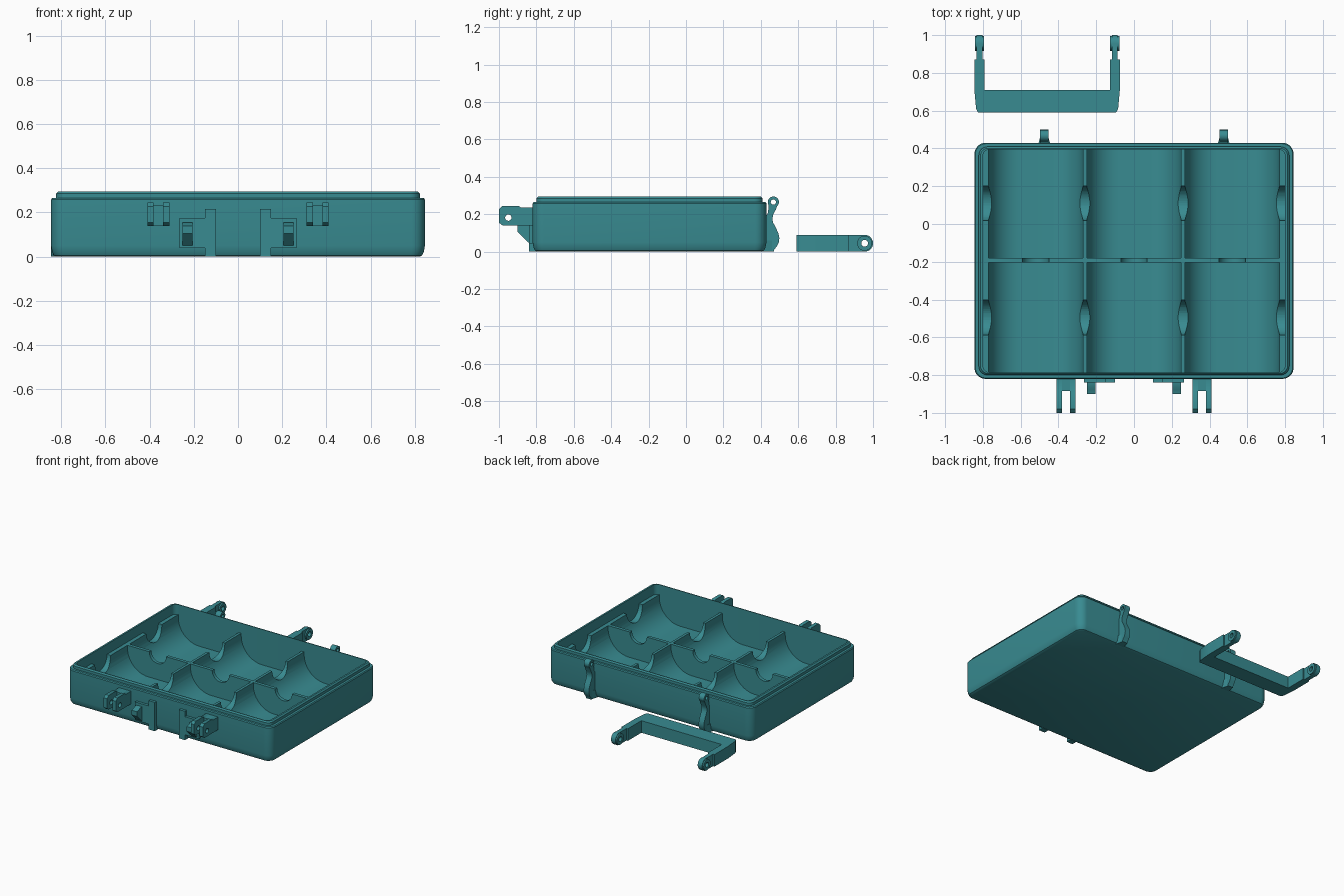
import bpy, bmesh, math
from mathutils import Matrix

if "Cube" in bpy.data.objects:
    bpy.data.objects.remove(bpy.data.objects["Cube"])

teal = bpy.data.materials.new("teal plastic")
teal.diffuse_color = (0.04, 0.26, 0.285, 1)
teal.use_nodes = True
teal.node_tree.nodes["Principled BSDF"].inputs["Base Color"].default_value = teal.diffuse_color
CY = -0.195   # middle of the tray along y


def finish(ob, angle=35):
    bpy.ops.object.select_all(action='DESELECT')
    ob.select_set(True)
    bpy.context.view_layer.objects.active = ob
    bpy.ops.object.convert(target='MESH')   # applies modifiers too
    ob = bpy.context.view_layer.objects.active
    ob.data.materials.clear()
    ob.data.materials.append(teal)
    bpy.ops.object.shade_smooth_by_angle(angle=math.radians(angle))
    return ob


def from_bmesh(name, bm):
    bmesh.ops.recalc_face_normals(bm, faces=bm.faces)
    me = bpy.data.meshes.new(name)
    bm.to_mesh(me)
    bm.free()
    ob = bpy.data.objects.new(name, me)
    bpy.context.collection.objects.link(ob)
    return ob


def box(name, x0, x1, y0, y1, z0, z1):
    bm = bmesh.new()
    m = (Matrix.Translation(((x0 + x1) / 2, (y0 + y1) / 2, (z0 + z1) / 2))
         @ Matrix.Diagonal((x1 - x0, y1 - y0, z1 - z0, 1)))
    bmesh.ops.create_cube(bm, size=1, matrix=m)
    return from_bmesh(name, bm)


def arc(cx, cy, r, a0, a1, n):
    return [(cx + r * math.cos(math.radians(a0 + (a1 - a0) * i / n)),
             cy + r * math.sin(math.radians(a0 + (a1 - a0) * i / n))) for i in range(n + 1)]


AXES = {'X': ((0, 1, 0), (0, 0, 1), (1, 0, 0)),    # outline in (y, z)
        'Y': ((1, 0, 0), (0, 0, 1), (0, -1, 0)),   # outline in (x, z)
        'Z': ((1, 0, 0), (0, 1, 0), (0, 0, 1))}    # outline in (x, y)


def plate(name, loops, axis, a, b):
    """Extrude an outline (further loops are holes) along an axis from a to b."""
    cu = bpy.data.curves.new(name, 'CURVE')
    cu.dimensions, cu.fill_mode = '2D', 'BOTH'
    cu.extrude = abs(b - a) / 2
    for pts in loops:
        sp = cu.splines.new('POLY')
        sp.points.add(len(pts) - 1)
        for p, q in zip(sp.points, pts):
            p.co = (q[0], q[1], 0, 1)
        sp.use_cyclic_u = True
    ob = bpy.data.objects.new(name, cu)
    bpy.context.collection.objects.link(ob)
    ob.matrix_world = Matrix([list(c) for c in AXES[axis]]).transposed().to_4x4()
    mid = (a + b) / 2
    ob.location = {'X': (mid, 0, 0), 'Y': (0, mid, 0), 'Z': (0, 0, mid)}[axis]
    return finish(ob)


def cut_rounds(ob, spots, axis, r):
    """Cut round finger notches, centred on each spot, through ob."""
    bm = bmesh.new()
    rot = Matrix.Rotation(math.pi / 2, 4, 'Y' if axis == 'X' else 'X')
    for p in spots:
        bmesh.ops.create_cone(bm, cap_ends=True, segments=48, radius1=r, radius2=r,
                              depth=1.61 if axis == 'X' else 0.2,
                              matrix=Matrix.Translation(p) @ rot)
    cutter = from_bmesh("notch_cutter", bm)
    cutter.hide_render = True
    mod = ob.modifiers.new("notches", 'BOOLEAN')
    mod.operation, mod.solver, mod.object = 'DIFFERENCE', 'EXACT', cutter
    ob = finish(ob)
    bpy.data.objects.remove(cutter)
    return ob


# Tray shell: rounded rectangles (half x, half y, corner radius, z) lofted outside then inside
rings = [(.82, .60, .04, 0), (.832, .612, .05, .006), (.84, .62, .056, .022), (.845, .625, .06, .05),
         (.845, .625, .06, .258), (.84, .62, .056, .265), (.822, .604, .045, .265),
         (.822, .604, .045, .285), (.813, .596, .04, .295), (.80, .59, .035, .295),
         (.80, .59, .035, .02)]
bm = bmesh.new()
loops = []
for hx, hy, r, z in rings:
    pts = []
    for k, (sx, sy) in enumerate([(1, 1), (-1, 1), (-1, -1), (1, -1)]):
        pts += arc(sx * (hx - r), CY + sy * (hy - r), r, 90 * k, 90 * k + 90, 8)
    loops.append([bm.verts.new((x, y, z)) for x, y in pts])
for lo, hi in zip(loops, loops[1:]):
    for i in range(len(lo)):
        j = (i + 1) % len(lo)
        bm.faces.new((lo[i], lo[j], hi[j], hi[i]))
bm.faces.new(loops[0])
bm.faces.new(loops[-1])
finish(from_bmesh("tray_shell", bm))

# Three round-bottomed troughs with finger dips in the ridges
TOP, FLOOR, R = .22, .03, .17
prof = [(-.805, .01), (.805, .01), (.805, TOP)]
for c in (.52, 0, -.52):
    w = .25
    prof += [(c + w, TOP)] + arc(c + w - R, FLOOR + R, R, 0, -90, 12)
    prof += arc(c - w + R, FLOOR + R, R, -90, -180, 12) + [(c - w, TOP)]
prof += [(-.805, TOP)]
troughs = plate("trough_insert", [prof], 'Y', -.787, .397)
cut_rounds(troughs, [(0, .11, TOP), (0, -.495, TOP)], 'X', .092)

# Cross divider with finger notches
divider = box("cross_divider", -.775, .775, -.205, -.18, .025, TOP)
cut_rounds(divider, [(x, -.19, TOP) for x in (-.52, 0, .52)], 'Y', .07)

for s, side in ((-1, "left"), (1, "right")):
    # Front handle lug: two pierced prongs on a block
    lug = [(-.815, .14), (-.98, .14), (-1, .155), (-1, .228), (-.98, .245),
           (-.895, .245), (-.88, .235), (-.815, .235)]
    hole = arc(-.95, .182, .017, 0, 345, 23)
    for a, b in ((.31, .338), (.382, .41)):
        plate(side + "_lug_prong", [lug, hole], 'X', s * a, s * b)
    finish(box(side + "_lug_block", min(s * .335, s * .385), max(s * .335, s * .385),
               -.885, -.815, .14, .235))

    # Front latch catch: post, panel and hooked arm
    outline = [(.10, 0), (.15, 0), (.15, .04), (.265, .04), (.265, .175), (.15, .175),
               (.15, .215), (.10, .215)]
    plate(side + "_catch_plate", [[(s * x, z) for x, z in outline]], 'Y', -.84, -.80)
    arm = [(-.83, .05), (-.845, .05), (-.90, .105), (-.90, .14), (-.875, .145),
           (-.86, .155), (-.83, .155)]
    plate(side + "_catch_arm", [arm], 'X', s * .205, s * .25)

    # Rear hinge arm: waisted profile with pierced round knuckle
    tab = [(.42, 0), (.47, 0), (.472, .012), (.487, .03), (.496, .05), (.499, .072),
           (.495, .095), (.482, .125), (.466, .155), (.461, .175), (.467, .20), (.482, .228)]
    tab += arc(.467, .265, .03, -50, 205, 16) + [(.442, .235), (.436, .20), (.42, .19)]
    c = s * .475
    plate(side + "_hinge_arm", [tab, arc(.467, .265, .014, 0, 345, 23)], 'X', c - .022, c + .022)
    foot = [(c - .035, .41), (c + .035, .41), (c + .022, .46), (c - .022, .46)]
    plate(side + "_hinge_foot", [foot], 'Z', 0, .06)

# Loose carrying handle lying behind the tray
HX = -.46
half = [(0, .59), (.365, .59), (.376, .61), (.385, .71), (.385, .87), (.332, .87), (.332, .71)]
u_shape = [(HX + x, y) for x, y in half] + [(HX - x, y) for x, y in reversed(half[1:])]
plate("handle_grip", [u_shape], 'Z', 0, .09)
pin = arc(.955, .045, .018, 0, 345, 23)
tip = [(.86, 0)] + arc(.955, .045, .045, -90, 90, 16) + [(.86, .09)]
for s, side in ((-1, "left"), (1, "right")):
    c = HX + s * .358
    plate(side + "_handle_tip", [tip, pin], 'X', c - .015, c + .015)
    plate(side + "_handle_knuckle", [arc(.955, .045, .04, 0, 348.75, 31), pin], 'X',
          c - .025, c + .025)
